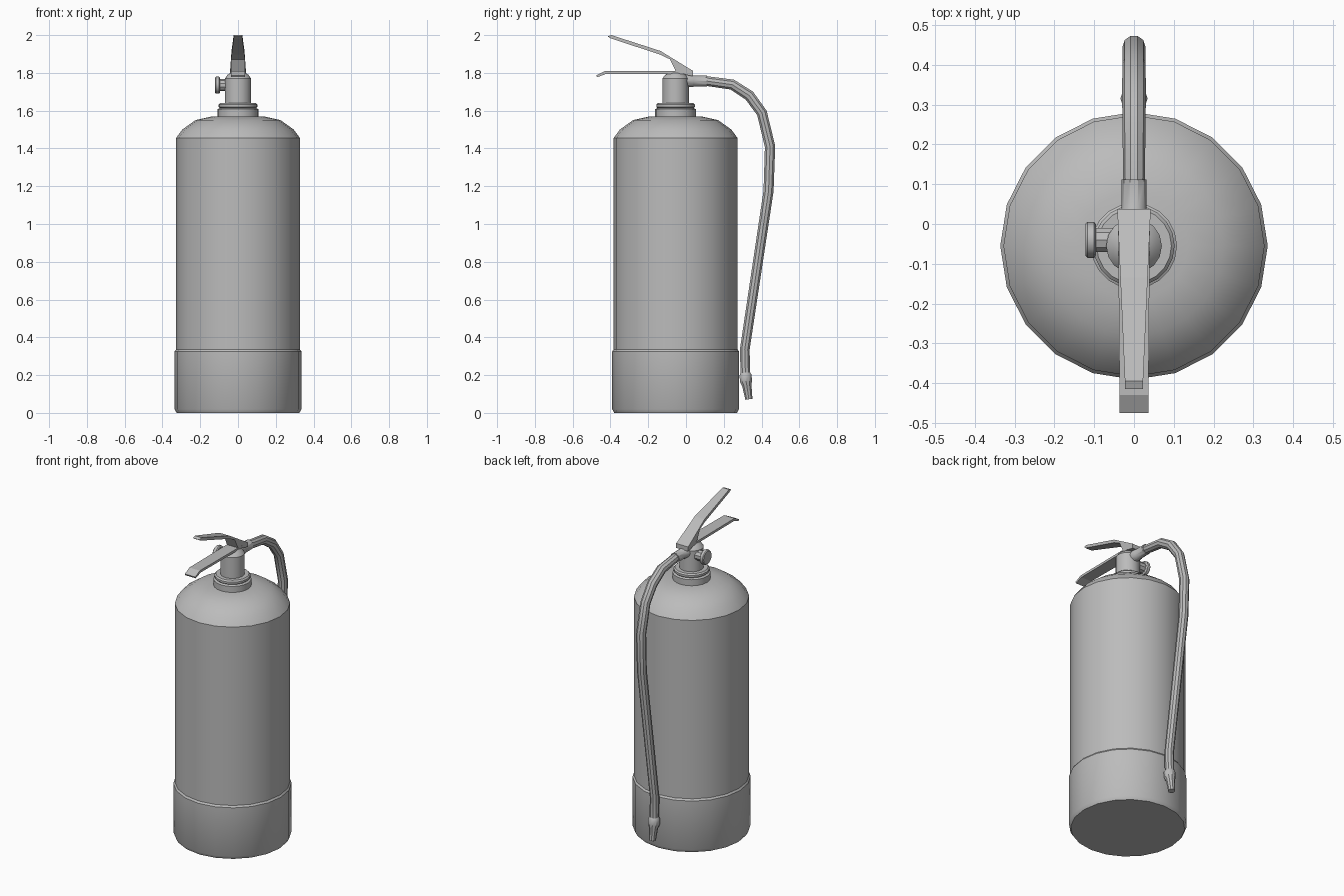
import bpy
import bmesh
import math
from mathutils import Vector, Matrix

if "Cube" in bpy.data.objects:
    bpy.data.objects.remove(bpy.data.objects["Cube"], do_unlink=True)

GREY = (0.5, 0.5, 0.5, 1)
grey = bpy.data.materials.new("plain grey")
grey.use_nodes = True
grey.diffuse_color = GREY
grey.node_tree.nodes["Principled BSDF"].inputs["Base Color"].default_value = GREY

AXIS_Y = -0.055  # the cylinder stands a little forward of the origin


def finish(name, bm, smooth=True):
    bmesh.ops.recalc_face_normals(bm, faces=bm.faces)
    mesh = bpy.data.meshes.new(name)
    bm.to_mesh(mesh)
    bm.free()
    mesh.materials.append(grey)
    obj = bpy.data.objects.new(name, mesh)
    bpy.context.collection.objects.link(obj)
    if smooth:
        bpy.ops.object.select_all(action="DESELECT")
        obj.select_set(True)
        bpy.context.view_layer.objects.active = obj
        bpy.ops.object.shade_smooth_by_angle(angle=math.radians(32))
    return obj


def skin(name, rings):
    """Join matching vertex rings into a closed, capped surface."""
    bm = bmesh.new()
    loops = [[bm.verts.new(p) for p in ring] for ring in rings]
    for a, b in zip(loops, loops[1:]):
        for i in range(len(a)):
            j = (i + 1) % len(a)
            bm.faces.new((a[i], a[j], b[j], b[i]))
    bm.faces.new(loops[0])
    bm.faces.new(loops[-1])
    return finish(name, bm)


def turned(name, profile, sides=20, matrix=None):
    """Solid of revolution from (radius, height) pairs."""
    matrix = matrix or Matrix.Translation((0, AXIS_Y, 0))
    angles = [math.tau * i / sides for i in range(sides)]
    return skin(name, [[matrix @ Vector((r * math.cos(a), r * math.sin(a), z))
                        for a in angles] for r, z in profile])


def tube(name, path, sides=10):
    """Round tube in the x = 0 plane from (y, z, radius) stations."""
    pts = [Vector((0, y, z)) for y, z, _ in path]
    rings = []
    for i, (p, station) in enumerate(zip(pts, path)):
        before = (p - pts[i - 1]).normalized() if i else Vector()
        after = (pts[i + 1] - p).normalized() if i < len(pts) - 1 else Vector()
        side = (before + after).normalized().cross(Vector((1, 0, 0)))
        angles = [math.tau * k / sides for k in range(sides)]
        rings.append([p + station[2] * (Vector((math.cos(a), 0, 0)) + side * math.sin(a))
                      for a in angles])
    return skin(name, rings)


def lever(name, profile, tip_width, root_width):
    """Side profile in (y, z), tapering in width towards the front tip."""
    ys = [y for y, _ in profile]
    bm = bmesh.new()
    sides = []
    for s in (-1, 1):
        ring = []
        for y, z in profile:
            t = (y - min(ys)) / (max(ys) - min(ys))
            ring.append(bm.verts.new((s * (tip_width + t * (root_width - tip_width)), y, z)))
        bm.faces.new(ring)
        sides.append(ring)
    a, b = sides
    for i in range(len(a)):
        j = (i + 1) % len(a)
        bm.faces.new((a[i], a[j], b[j], b[i]))
    return finish(name, bm, smooth=False)


# Tank, with its domed shoulder, and the sleeve round its foot
turned("tank", [(0.32, 0.02), (0.328, 0.03), (0.328, 1.455), (0.295, 1.5),
                (0.225, 1.55), (0.135, 1.57)])
turned("base_sleeve", [(0.325, 0), (0.336, 0.02), (0.336, 0.325), (0.328, 0.336)])

# Neck collar and valve
turned("neck_collar", [(0.108, 1.56), (0.108, 1.608), (0.096, 1.614),
                       (0.102, 1.62), (0.102, 1.632), (0.094, 1.64)])
turned("valve_body", [(0.07, 1.63), (0.07, 1.77), (0.055, 1.79), (0.04, 1.8)], 16)

# Pressure gauge on the right-hand side
gauge_frame = Matrix.Translation((0, -0.04, 1.735)) @ Matrix.Rotation(-math.pi / 2, 4, "Y")
turned("gauge_stem", [(0.032, 0.04), (0.032, 0.105)], 10, gauge_frame)
turned("gauge", [(0.038, 0.095), (0.045, 0.1), (0.045, 0.117), (0.04, 0.122)], 12, gauge_frame)

# Squeeze levers
lever("upper_lever", [(-0.415, 1.993), (-0.395, 2.0), (-0.135, 1.916), (0.038, 1.81),
                      (0.038, 1.782), (0, 1.79), (-0.055, 1.81), (-0.085, 1.872),
                      (-0.14, 1.898), (-0.4, 1.983)], 0.022, 0.042)
lever("carry_handle", [(-0.475, 1.787), (-0.43, 1.81), (0.025, 1.81), (0.025, 1.795),
                       (-0.422, 1.795), (-0.47, 1.777)], 0.036, 0.04)

# Hose, its coupling and its nozzle
tube("hose_coupling", [(-0.02, 1.755, 0.034), (0.035, 1.757, 0.034),
                       (0.04, 1.757, 0.031), (0.112, 1.758, 0.031)])
tube("hose", [(0.1, 1.758, 0.027), (0.245, 1.738, 0.029), (0.335, 1.68, 0.03),
              (0.402, 1.588, 0.029), (0.445, 1.41, 0.029), (0.437, 1.175, 0.028),
              (0.311, 0.335, 0.027), (0.315, 0.19, 0.027)])
tube("nozzle", [(0.314, 0.213, 0.027), (0.315, 0.2, 0.034), (0.318, 0.165, 0.033),
                (0.322, 0.145, 0.026), (0.333, 0.072, 0.02)])
